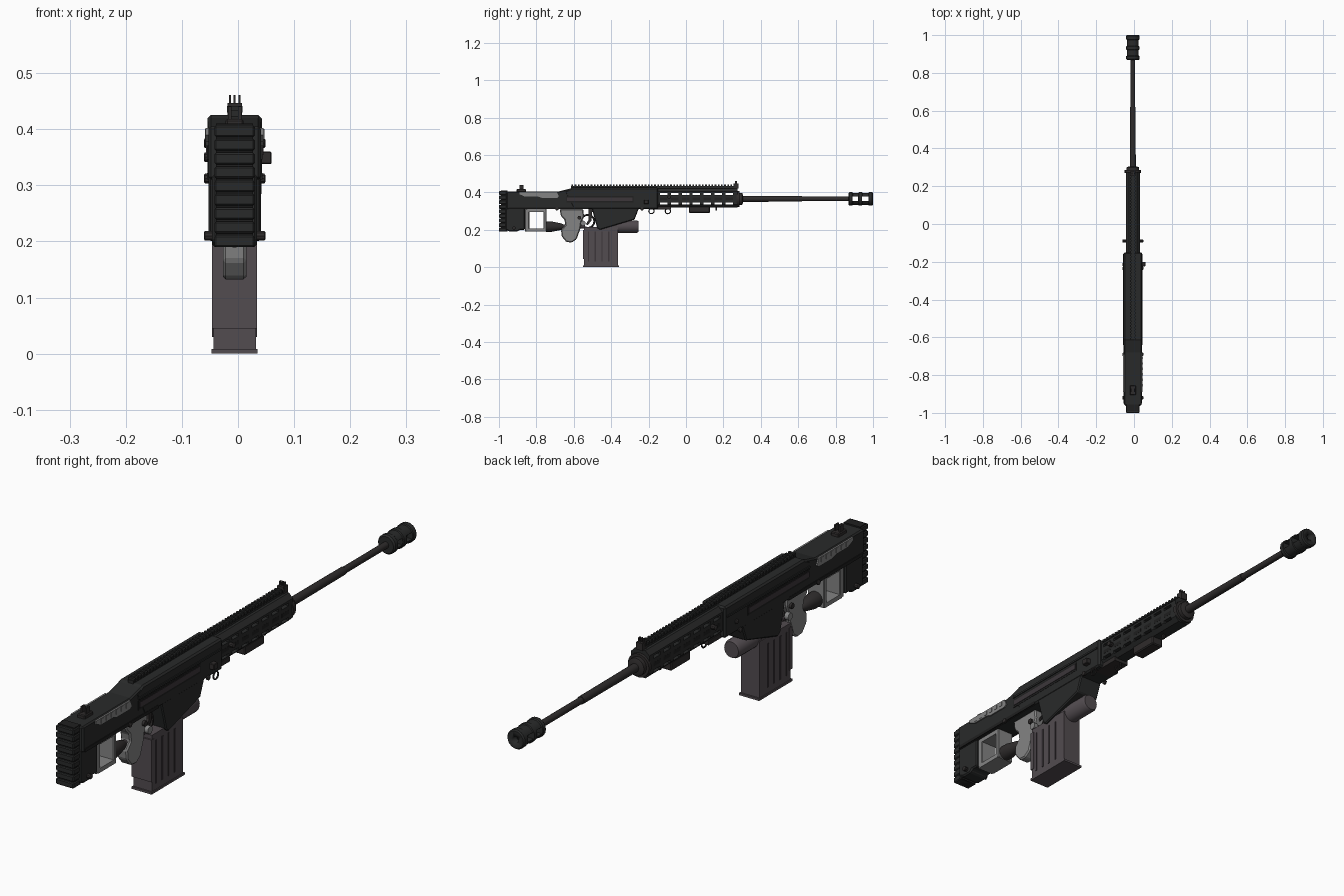
import bpy, math
from mathutils import Matrix, Vector

if "Cube" in bpy.data.objects:
    bpy.data.objects.remove(bpy.data.objects["Cube"])

CX = -0.006   # centre line of the model
BORE = 0.365  # height of the barrel axis


def material(name, r, g, b):
    m = bpy.data.materials.new(name)
    m.use_nodes = True
    m.diffuse_color = (r, g, b, 1)
    m.node_tree.nodes["Principled BSDF"].inputs["Base Color"].default_value = (r, g, b, 1)
    return m


BLACK = material("matte black", 0.022, 0.023, 0.023)
PAD = material("rubber black", 0.014, 0.014, 0.014)
STEEL = material("dark steel", 0.028, 0.025, 0.025)
MAG = material("plum grey", 0.085, 0.072, 0.08)
RIB = material("dark plum", 0.045, 0.037, 0.042)
GREY = material("light grey", 0.23, 0.23, 0.23)


def make(name, verts, faces, mat, bevel=0):
    me = bpy.data.meshes.new(name)
    me.from_pydata([(v[0] + CX, v[1], v[2]) for v in verts], [], faces)
    me.materials.append(mat)
    ob = bpy.data.objects.new(name, me)
    bpy.context.collection.objects.link(ob)
    if bevel:
        mod = ob.modifiers.new("Bevel", "BEVEL")
        mod.width = bevel
        mod.segments = 1
    return ob


def prism(name, pts, lo, hi, mat, axis="x", bevel=0):
    """Extrude (y, z) points along x, or (x, z) points along y."""
    n = len(pts)
    place = (lambda p, d: (d, p[0], p[1])) if axis == "x" else (lambda p, d: (p[0], d, p[1]))
    verts = [place(p, d) for d in (lo, hi) for p in pts]
    faces = [tuple(range(n))[::-1], tuple(range(n, 2 * n))]
    faces += [(i, (i + 1) % n, n + (i + 1) % n, n + i) for i in range(n)]
    ob = make(name, verts, faces, mat, bevel)
    import_fix(ob)
    return ob


def import_fix(ob):
    import bmesh
    bm = bmesh.new()
    bm.from_mesh(ob.data)
    bmesh.ops.recalc_face_normals(bm, faces=bm.faces)
    bm.to_mesh(ob.data)
    bm.free()


def box(name, w, y, z, mat, bevel=0):
    """w is a half width, or an (x0, x1) pair."""
    x = w if isinstance(w, tuple) else (-w, w)
    return prism(name, [(y[0], z[0]), (y[1], z[0]), (y[1], z[1]), (y[0], z[1])],
                 x[0], x[1], mat, "x", bevel)


def lathe(name, profile, mat, z=BORE, x=0, n=20, axis="y"):
    """Spin (distance, radius) points around a line along y, or along x at y = x."""
    verts, faces = [], []
    for d, r in profile:
        for i in range(n):
            a = 2 * math.pi * i / n
            u, v = r * math.cos(a), r * math.sin(a)
            verts.append((x + u, d, z + v) if axis == "y" else (d, x + u, z + v))
    for k in range(len(profile) - 1):
        for i in range(n):
            j = (i + 1) % n
            faces.append((k * n + i, k * n + j, k * n + n + j, k * n + n + i))
    faces += [tuple(range(n))[::-1], tuple(range(len(verts) - n, len(verts)))]
    ob = make(name, verts, faces, mat)
    import_fix(ob)
    bpy.context.view_layer.objects.active = ob
    bpy.ops.object.select_all(action="DESELECT")
    ob.select_set(True)
    bpy.ops.object.shade_smooth_by_angle(angle=math.radians(35))
    return ob


def cut(target, cutters):
    for c in cutters:
        c.hide_render = True
        c.hide_set(True)
        c.display_type = "WIRE"
        mod = target.modifiers.new("Cut", "BOOLEAN")
        mod.operation = "DIFFERENCE"
        mod.solver = "EXACT"
        mod.object = c


def ring(name, y, z, r, mat, x=0, tube=0.003):
    bpy.ops.mesh.primitive_torus_add(major_radius=r, minor_radius=tube, major_segments=16,
                                     minor_segments=6, location=(x + CX, y, z),
                                     rotation=(0, math.pi / 2, 0))
    ob = bpy.context.object
    ob.name = name
    ob.data.materials.append(mat)
    return ob


# Stock, butt pad and its ribs
prism("stock", [(-0.96, 0.31), (-0.5, 0.31), (-0.5, 0.42), (-0.62, 0.42), (-0.68, 0.405),
                (-0.96, 0.405)], -0.047, 0.047, BLACK, "x", 0.005)
prism("stock_lower", [(-0.965, 0.20), (-0.94, 0.19), (-0.9, 0.19), (-0.89, 0.2), (-0.862, 0.2),
                      (-0.862, 0.32), (-0.965, 0.32)], -0.04, 0.04, BLACK, "x", 0.005)
box("butt_pad", 0.033, (-0.99, -0.955), (0.19, 0.41), PAD)
for i in range(9):
    z = 0.19 + i * 0.0245
    box("butt_rib", 0.036, (-1, -0.96), (z, z + 0.021), BLACK, 0.003)
for s in (-1, 1):
    box("stock_seam", (s * 0.0475 - 0.002, s * 0.0475 + 0.002), (-0.95, -0.52), (0.31, 0.322), PAD)
    # Scalloped cheek plates
    prism("cheek_plate", [(-0.89, 0.402), (-0.69, 0.402), (-0.68, 0.378), (-0.69, 0.37),
                          (-0.77, 0.37), (-0.79, 0.377), (-0.86, 0.377), (-0.89, 0.39)],
          s * 0.0485 - 0.003, s * 0.0485 + 0.003, GREY)
    for k in range(6):
        y = -0.86 + k * 0.029
        box("cheek_rib", (s * 0.051 - 0.002, s * 0.051 + 0.002), (y, y + 0.012), (0.382, 0.4), GREY)

# Open grey frame behind the grip
box("frame_rear", 0.034, (-0.862, -0.838), (0.19, 0.312), GREY, 0.003)
box("frame_front", 0.034, (-0.762, -0.745), (0.19, 0.312), GREY, 0.003)
box("frame_bottom", 0.034, (-0.85, -0.75), (0.19, 0.206), GREY)
box("frame_top", 0.034, (-0.85, -0.75), (0.294, 0.312), GREY)

# Knob and rod between the frame and the magazine
lathe("knob", [(-0.748, 0.028), (-0.72, 0.028), (-0.67, 0.018), (-0.655, 0.012)], STEEL, 0.217)
lathe("knob_rod", [(-0.66, 0.011), (-0.54, 0.011)], RIB, 0.217, n=12)

# Grip and trigger
prism("grip", [(-0.675, 0.312), (-0.55, 0.312), (-0.545, 0.27), (-0.56, 0.24), (-0.565, 0.205),
               (-0.585, 0.15), (-0.61, 0.132), (-0.64, 0.135), (-0.665, 0.165), (-0.668, 0.2),
               (-0.645, 0.225), (-0.65, 0.255), (-0.67, 0.275)], -0.021, 0.021, GREY, "x", 0.005)
prism("trigger", [(-0.52, 0.31), (-0.5, 0.31), (-0.505, 0.25), (-0.525, 0.225), (-0.535, 0.23),
                  (-0.52, 0.255)], -0.008, 0.008, STEEL)
ring("trigger_guard", -0.525, 0.245, 0.035, STEEL, tube=0.005)
for s in (-1, 1):
    lathe("selector", [(s * 0.018, 0.014), (s * 0.034, 0.014)], GREY, 0.235, -0.55, 12, "x")
    lathe("grip_pin", [(s * 0.018, 0.01), (s * 0.03, 0.01)], STEEL, 0.265, -0.57, 12, "x")

# Receiver with side recesses and the tapered magazine well
prism("receiver", [(-0.6, 0.31), (-0.5, 0.31), (-0.27, 0.31), (-0.15, 0.31), (-0.15, 0.425),
                   (-0.61, 0.425), (-0.65, 0.405)], -0.0485, 0.0485, BLACK, "x", 0.006)
prism("magazine_well", [(-0.505, 0.32), (-0.25, 0.32), (-0.275, 0.255), (-0.46, 0.2),
                        (-0.475, 0.21)], -0.047, 0.047, BLACK, "x", 0.004)
for s in (-1, 1):
    def plate(name, y, z, d, mat):
        box(name, (s * d - 0.002, s * d + 0.002), y, z, mat)
    plate("side_recess", (-0.64, -0.28), (0.346, 0.38), 0.0475, PAD)
    plate("side_slide", (-0.635, -0.285), (0.354, 0.373), 0.049, RIB)
    plate("side_rail", (-0.64, -0.16), (0.385, 0.392), 0.050, BLACK)
    for y, z in ((-0.92, 0.21), (-0.69, 0.312), (-0.215, 0.35), (-0.235, 0.312), (-0.09, 0.375)):
        w = 0.035 if y > -0.1 or z < 0.3 else 0.046
        lathe("side_pin", [(s * w, 0.009), (s * 0.053, 0.009), (s * 0.055, 0.006)],
              STEEL, z, y, 10, "x")
box("bolt_handle", (0.045, 0.066), (-0.225, -0.2), (0.338, 0.36), STEEL, 0.002)

# Magazine with ribs, and the round housing in front of it
box("magazine", 0.038, (-0.546, -0.364), (0.006, 0.215), MAG)
box("magazine_base", 0.041, (-0.552, -0.358), (0, 0.008), MAG)
box("magazine_spine", 0.040, (-0.552, -0.535), (0.045, 0.2), MAG)
for s in (-1, 1):
    for k in range(4):
        y = -0.525 + k * 0.036
        box("magazine_rib", (s * 0.038 - 0.002, s * 0.038 + 0.002), (y, y + 0.007),
            (0.03, 0.19), RIB)
lathe("round_housing", [(-0.47, 0.034), (-0.265, 0.034), (-0.255, 0.029)], MAG, 0.217)

# Handguard: an eight-sided tube with rows of through slots
w, c = 0.037, 0.016
section = [(-w + c, 0.32), (w - c, 0.32), (w, 0.32 + c), (w, 0.422 - c), (w - c, 0.422),
           (-w + c, 0.422), (-w, 0.422 - c), (-w, 0.32 + c)]
handguard = prism("handguard", section, -0.16, 0.275, BLACK, "y")
cutters = []
for k in range(7):
    y = -0.138 + k * 0.058
    for z in (0.334, 0.387):
        cutters.append(box("slot_cutter", 0.1, (y, y + 0.04), (z, z + 0.011), PAD))
    for s in (-1, 1):
        box("side_slot", (s * 0.0365 - 0.001, s * 0.0365 + 0.001), (y, y + 0.04),
            (0.358, 0.372), PAD)
cut(handguard, cutters)
lathe("front_collar", [(0.27, 0.043), (0.285, 0.043), (0.285, 0.033), (0.3, 0.033),
                       (0.305, 0.02)], STEEL)

# Top rail with teeth
box("rail", 0.011, (-0.615, 0.272), (0.415, 0.434), BLACK)
for k in range(52):
    y = -0.612 + k * 0.017
    box("rail_tooth", 0.014, (y, y + 0.009), (0.43, 0.441), BLACK)

# Sights
box("front_sight_base", 0.013, (0.255, 0.28), (0.42, 0.447), STEEL)
for x in (-0.0085, 0, 0.0085):
    box("front_sight_prong", (x - 0.0018, x + 0.0018), (0.262, 0.272), (0.44, 0.461), STEEL)
box("rear_sight_base", 0.016, (-0.905, -0.855), (0.4, 0.418), STEEL, 0.003)
for x in (-0.009, 0.009):
    box("rear_sight_ear", (x - 0.003, x + 0.003), (-0.89, -0.87), (0.41, 0.44), STEEL)

# Barrel and ported muzzle brake
lathe("barrel", [(0.29, 0.0155), (0.62, 0.0145), (0.62, 0.012), (0.885, 0.012)], STEEL, n=16)
brake = lathe("muzzle_brake", [(0.868, 0.031), (0.874, 0.036), (0.888, 0.036), (0.892, 0.033),
                               (0.922, 0.033), (0.925, 0.036), (0.94, 0.036), (0.943, 0.033),
                               (0.975, 0.033), (0.978, 0.036), (0.995, 0.036), (1, 0.032)], BLACK)
cut(brake, [box("port_cutter", 0.1, (0.89, 0.92), (0.354, 0.378), PAD),
            box("port_cutter", 0.1, (0.94, 0.976), (0.354, 0.378), PAD),
            lathe("bore_cutter", [(0.93, 0.012), (1.05, 0.012)], PAD, n=16)])

# Parts below the handguard
box("front_block", 0.024, (0.015, 0.128), (0.29, 0.325), STEEL, 0.004)
box("swivel_block", 0.03, (-0.19, -0.08), (0.308, 0.325), STEEL)
ring("swivel_ring", -0.185, 0.3, 0.014, STEEL, x=0.045)
ring("swivel_ring", -0.097, 0.3, 0.014, STEEL)
box("front_stud", 0.004, (0.158, 0.166), (0.303, 0.325), STEEL)
